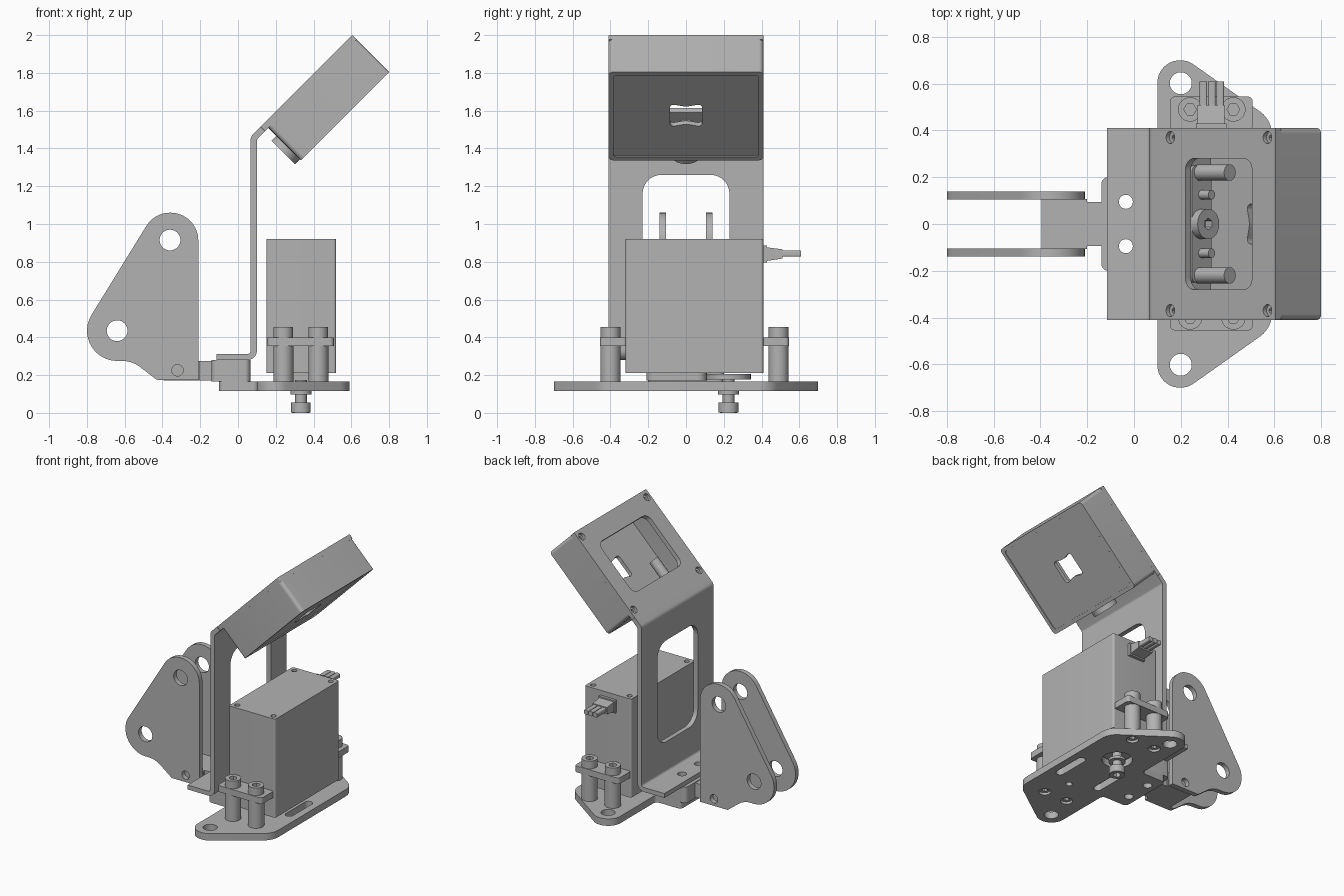
import bpy, bmesh, math
from mathutils import Matrix, Vector

if "Cube" in bpy.data.objects:
    bpy.data.objects.remove(bpy.data.objects["Cube"])

grey = bpy.data.materials.new("machined_grey")
grey.use_nodes = True
COLOUR = (0.45, 0.45, 0.45, 1)
grey.diffuse_color = COLOUR
grey.node_tree.nodes["Principled BSDF"].inputs["Base Color"].default_value = COLOUR


def frame(a, b, c):
    return Matrix((a, b, c)).transposed().to_4x4()


S = math.sqrt(0.5)
X, Y, Z = Vector((1, 0, 0)), Vector((0, 1, 0)), Vector((0, 0, 1))
U, W = Vector((S, 0, S)), Vector((-S, 0, S))
FLAT = frame(X, Y, Z)       # extrudes upward
SIDE = frame(X, Z, -Y)      # extrudes toward the front
ACROSS = frame(Y, Z, X)     # extrudes along x
TILT = frame(U, Y, W)       # face of the tilted housing
TILT_END = frame(Y, W, U)   # along the tilted housing


def rounded(points):
    """Polygon whose corners (a, b, radius) are turned into arcs."""
    out = []
    n = len(points)
    for i, p in enumerate(points):
        v = Vector(p[:2])
        r = p[2] if len(p) > 2 else 0
        d0 = (Vector(points[i - 1][:2]) - v).normalized()
        d1 = (Vector(points[(i + 1) % n][:2]) - v).normalized()
        half = d0.angle(d1) / 2
        if not r or half > 1.55:
            out.append(v)
            continue
        centre = v + (d0 + d1).normalized() * (r / math.sin(half))
        e0 = v + d0 * (r / math.tan(half)) - centre
        e1 = v + d1 * (r / math.tan(half)) - centre
        sweep = e0.angle_signed(e1)
        steps = max(3, round(abs(sweep) / 0.16))
        for k in range(steps + 1):
            out.append(centre + Matrix.Rotation(-sweep * k / steps, 2) @ e0)
    return out


def rect(a0, a1, b0, b1, r=0):
    return rounded([(a0, b0, r), (a1, b0, r), (a1, b1, r), (a0, b1, r)])


def circle(a, b, r, n=32):
    return [Vector((a + r * math.cos(math.tau * k / n), b + r * math.sin(math.tau * k / n)))
            for k in range(n)]


def part(name, outline, lo, hi, holes=(), axes=FLAT, bevel=0):
    """Extruded profile with holes, from lo to hi along the third axis."""
    curve = bpy.data.curves.new(name, "CURVE")
    curve.dimensions = "2D"
    curve.fill_mode = "BOTH"
    curve.extrude = (hi - lo) / 2
    for loop in (outline, *holes):
        spline = curve.splines.new("POLY")
        spline.points.add(len(loop) - 1)
        for point, co in zip(spline.points, loop):
            point.co = (co.x, co.y, 0, 1)
        spline.use_cyclic_u = True
    temp = bpy.data.objects.new("temp", curve)
    bpy.context.collection.objects.link(temp)
    deps = bpy.context.evaluated_depsgraph_get()
    mesh = bpy.data.meshes.new_from_object(temp.evaluated_get(deps))
    bpy.data.objects.remove(temp)
    mesh.name = name
    bm = bmesh.new()
    bm.from_mesh(mesh)
    bmesh.ops.remove_doubles(bm, verts=bm.verts, dist=1e-5)
    bmesh.ops.dissolve_limit(bm, angle_limit=0.01, verts=bm.verts, edges=bm.edges)
    bmesh.ops.recalc_face_normals(bm, faces=bm.faces)
    bm.transform(axes @ Matrix.Translation((0, 0, (lo + hi) / 2)))
    bm.to_mesh(mesh)
    bm.free()
    mesh.shade_smooth()
    mesh.set_sharp_from_angle(angle=math.radians(30))
    mesh.materials.clear()
    mesh.materials.append(grey)
    ob = bpy.data.objects.new(name, mesh)
    bpy.context.collection.objects.link(ob)
    if bevel:
        mod = ob.modifiers.new("soft_edges", "BEVEL")
        mod.width, mod.segments = bevel, 3
        mod.limit_method, mod.angle_limit = "ANGLE", math.radians(50)
    return ob


# Base plate with ears, tab, slots and bolt holes
half = [(-0.1, 0.2, 0.03), (0.1, 0.2, 0.03), (0.1, 0.7, 0.096), (0.23, 0.7, 0.096), (0.59, 0.445, 0.12)]
lower = [(p[0], -p[1], p[2]) for p in reversed(half)]
bolts = [(x, y) for x in (0.24, 0.425) for y in (-0.4, 0.49)]
SHAFT = (0.333, 0.225)
tab_holes = [circle(-0.035, y, 0.03) for y in (-0.095, 0.095)]
base_holes = [circle(0.2, y, 0.047) for y in (-0.602, 0.602)]
base_holes += [circle(x, y, 0.04) for x, y in bolts]
base_holes += [circle(*SHAFT, 0.1), circle(0.37, -0.22, 0.022)]
base_holes += [rect(x - 0.028, x + 0.028, -0.17, 0.1, 0.027) for x in (0.19, 0.51)]
part("base_plate", rounded(half + lower), 0.115, 0.165, base_holes + tab_holes)

# Servo body, lid and mounting ears
part("servo_body", rect(0.15, 0.52, -0.32, 0.41, 0.015), 0.21, 0.89)
corners = [circle(x, y, 0.018, 16) for x in (0.19, 0.48) for y in (-0.28, 0.37)]
part("servo_lid", rect(0.15, 0.52, -0.32, 0.41, 0.015), 0.89, 0.92, corners)
part("servo_gear_cover", rect(0.22, 0.45, -0.21, 0.11, 0.05), 0.172, 0.21)
for y0, y1, y in ((-0.455, -0.31, -0.4), (0.4, 0.545, 0.49)):
    part("servo_ear", rect(0.155, 0.507, y0, y1, 0.02), 0.355, 0.4)

# Standoffs with socket screws
for x, y in bolts:
    part("standoff", circle(x, y, 0.053), 0.165, 0.355)
    part("screw_head", circle(x, y, 0.052), 0.4, 0.455, [circle(x, y, 0.027, 6)])
    part("screw_end", circle(x, y, 0.036), 0.13, 0.165, [circle(x, y, 0.018, 6)])

# Output shaft, horn and centre screw
part("servo_horn", circle(*SHAFT, 0.118), 0.178, 0.207)
part("shaft", circle(*SHAFT, 0.031), 0.05, 0.18)
part("shaft_washer", circle(*SHAFT, 0.056), 0.097, 0.115)
part("shaft_screw_head", circle(*SHAFT, 0.052), 0.002, 0.055, [circle(*SHAFT, 0.027, 6)])
part("shaft_screw_rim", circle(*SHAFT, 0.046), 0, 0.01, [circle(*SHAFT, 0.027, 6)])

# Cable connector
part("connector_collar", rect(0.405, 0.43, 0.795, 0.885), 0.265, 0.395, axes=ACROSS)
part("connector", rounded([(0.43, 0.805), (0.51, 0.817), (0.51, 0.866), (0.43, 0.876)]),
     0.272, 0.388, axes=ACROSS)
for x in (0.297, 0.333, 0.369):
    part("wire", rect(x - 0.016, x + 0.016, 0.827, 0.86, 0.008), -0.61, -0.5, axes=SIDE)

# Side plates of the rear clevis
clevis = rounded([(-0.21, 0.175), (-0.21, 1.06, 0.147), (-0.442, 1.06, 0.147),
                  (-0.926, 0.275, 0.16), (-0.56, 0.275, 0.15), (-0.43, 0.175, 0.02)])
clevis_holes = [circle(-0.36, 0.915, 0.055), circle(-0.64, 0.435, 0.055), circle(-0.32, 0.225, 0.03)]
for lo in (-0.14, 0.105):
    part("clevis_plate", clevis, lo, lo + 0.035, clevis_holes, SIDE)
part("clevis_bridge", rect(-0.395, -0.2, -0.106, 0.106), 0.172, 0.275)
part("clevis_neck", rect(-0.21, -0.12, -0.095, 0.095), 0.172, 0.275)
part("clevis_foot", rect(-0.14, 0.065, -0.2, 0.2, 0.03), 0.165, 0.28, tab_holes)

# Bent sheet bracket
part("bracket_foot", rect(-0.115, 0.03, -0.41, 0.41), 0.28, 0.312, tab_holes)
part("bracket_lower_bend", rounded([(0.03, 0.28), (0.1, 0.28, 0.05), (0.1, 0.35), (0.067, 0.35),
                                    (0.067, 0.312, 0.018), (0.03, 0.312)]), -0.41, 0.41, axes=SIDE)
part("bracket_upright", rect(-0.41, 0.41, 0.35, 1.42), 0.067, 0.1,
     [rect(-0.23, 0.23, 0.53, 1.26, 0.1)], ACROSS)
part("bracket_upper_bend", rounded([(0.067, 1.42), (0.067, 1.462, 0.04), (0.12, 1.515), (0.143, 1.491),
                                    (0.1, 1.448, 0.02), (0.1, 1.42)]), -0.41, 0.41, axes=SIDE)
housing_bolts = [(u, y) for u in (1.206, 1.793) for y in (-0.37, 0.37)]
part("bracket_face", rect(1.155, 1.842, -0.41, 0.41, 0.006), 0.953, 0.986,
     [rect(1.297, 1.7, -0.28, 0.28, 0.05)] + [circle(u, y, 0.026) for u, y in housing_bolts], TILT)

# Tilted housing: walls, recessed front panel and screws
part("housing_walls", rect(1.181, 1.842, -0.41, 0.41, 0.025), 0.71, 0.953,
     [rect(1.207, 1.816, -0.385, 0.385, 0.02)], TILT, 0.008)
part("housing_panel", rect(1.2, 1.823, -0.39, 0.39), 0.717, 0.745,
     [rounded([(1.425, -0.085, 0.02), (1.445, 0, 0.08), (1.425, 0.085, 0.02), (1.595, 0.085, 0.02),
               (1.575, 0, 0.08), (1.595, -0.085, 0.02)])], TILT)
for u, y in housing_bolts:
    part("housing_screw", circle(u, y, 0.026), 0.74, 0.965, [circle(u, y, 0.012, 6)], TILT)

# Small mechanism inside the housing and its outer knob
part("inner_bar", rect(-0.25, 0.25, 0.78, 0.9, 0.03), 1.2, 1.25, axes=TILT_END)
part("inner_boss", circle(0, 0.84, 0.065), 1.25, 1.29, [circle(0, 0.84, 0.025, 6)], TILT_END)
for side in (-1, 1):
    part("inner_post", circle(0.22 * side, 0.85, 0.035), 1.24, 1.43, axes=TILT_END)
    part("inner_peg", circle(0.125 * side, 0.84, 0.02), 1.24, 1.31, axes=TILT_END)
part("end_knob", circle(0, 0.806, 0.088), 1.145, 1.2, axes=TILT_END)
